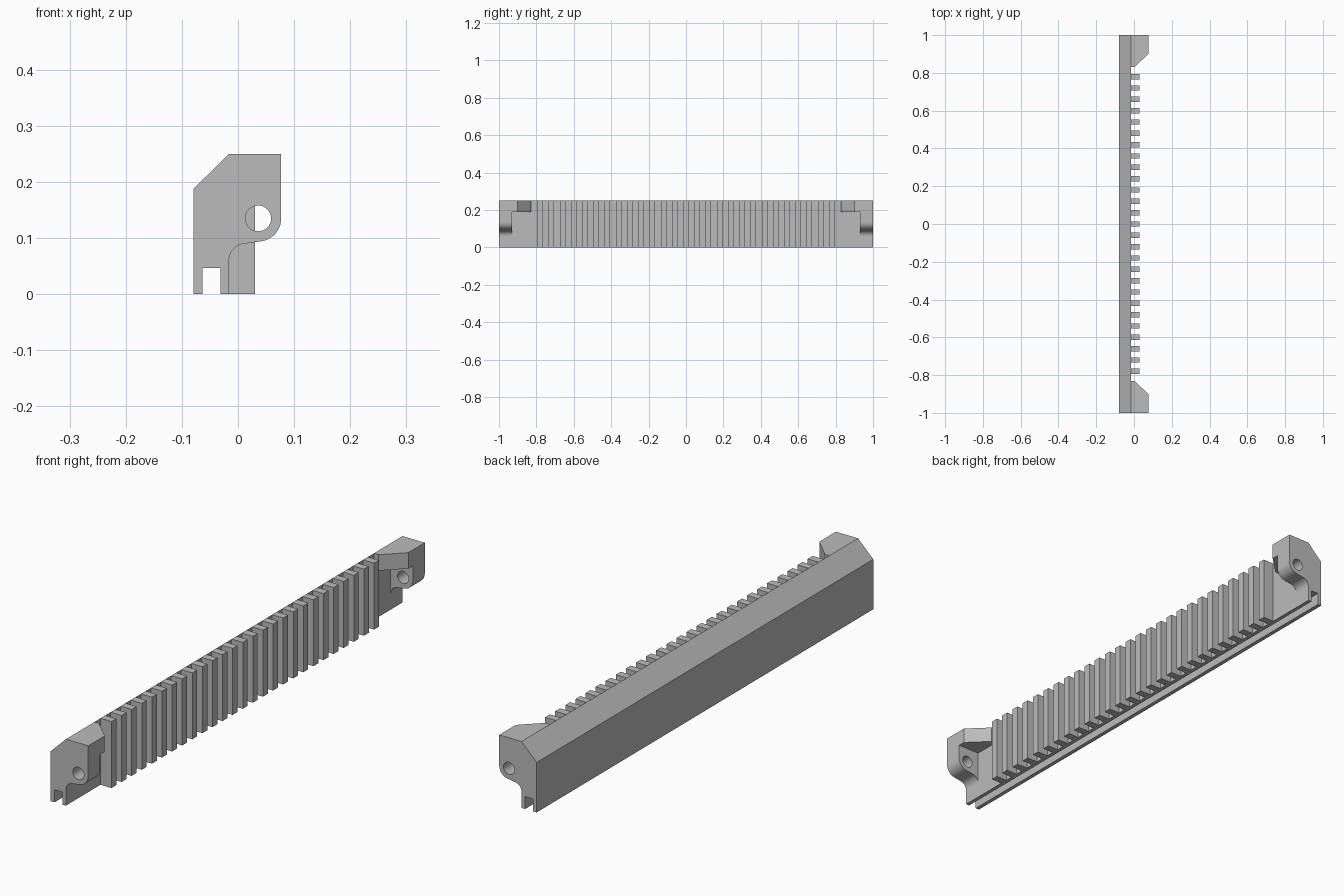
import bpy, bmesh
from math import cos, sin, radians
from mathutils import Vector

cube = bpy.data.objects.get("Cube")
if cube:
    bpy.data.objects.remove(cube, do_unlink=True)

grey = bpy.data.materials.new("plain_grey")
grey.use_nodes = True
colour = (0.5, 0.5, 0.5, 1)
grey.diffuse_color = colour
grey.node_tree.nodes["Principled BSDF"].inputs["Base Color"].default_value = colour


def prism(name, points, direction):
    """Extrude a closed outline of 3D points along a direction."""
    bm = bmesh.new()
    face = bm.faces.new([bm.verts.new(p) for p in points])
    ext = bmesh.ops.extrude_face_region(bm, geom=[face])
    moved = [v for v in ext["geom"] if isinstance(v, bmesh.types.BMVert)]
    bmesh.ops.translate(bm, verts=moved, vec=Vector(direction))
    bmesh.ops.recalc_face_normals(bm, faces=bm.faces[:])
    mesh = bpy.data.meshes.new(name)
    bm.to_mesh(mesh)
    bm.free()
    mesh.materials.append(grey)
    obj = bpy.data.objects.new(name, mesh)
    bpy.context.collection.objects.link(obj)
    return obj


def arc(cx, cz, r, start, end, steps=10):
    angles = [radians(start + (end - start) * i / steps) for i in range(steps + 1)]
    return [(cx + r * cos(a), cz + r * sin(a)) for a in angles]


def select_only(obj):
    bpy.ops.object.select_all(action="DESELECT")
    obj.select_set(True)
    bpy.context.view_layer.objects.active = obj


WALL, TOP, EAR_IN = -0.016, 0.25, 0.93
EDGE = 0.077
SHELF = 0.19

# Spine: long bar with a chamfered back and a groove underneath
spine = [(-0.079, 0), (-0.063, 0), (-0.063, 0.047), (-0.031, 0.047), (-0.031, 0),
         (WALL, 0), (WALL, TOP), (-0.079, 0.188)]
prism("spine", [(x, -1, z) for x, z in spine], (0, 2, 0))

# Row of upright fins
COUNT, PITCH, HALF = 27, 0.06, 0.0145
for i in range(COUNT):
    y = (i - (COUNT - 1) / 2) * PITCH
    plan = [(WALL, y - HALF), (0.03, y - HALF), (0.03, y + HALF), (WALL, y + HALF)]
    prism(f"fin_{i + 1}", [(px, py, 0) for px, py in plan], (0, 0, TOP))

# Mounting lugs at both ends: a drilled ear and a bevelled cap
HOLE = (0.036, 0.135)
ear = [(WALL, TOP), (EDGE, TOP)] + arc(*HOLE, 0.041, 0, -81.5) + arc(0.014, 0.06, 0.03, 98.5, 180)
cap = [(WALL, 0.83), (0.003, 0.83), (EDGE, 0.902), (EDGE, EAR_IN), (WALL, EAR_IN)]
for side, end in ((-1, "front"), (1, "back")):
    lug = prism(f"{end}_ear", [(x, side * EAR_IN, z) for x, z in ear], (0, side * (1 - EAR_IN), 0))
    drill = prism("drill", [(x, side * 0.8, z) for x, z in arc(*HOLE, 0.023, 0, 348.75, 31)],
                  (0, side * 0.4, 0))
    drill.hide_render = True
    cut = lug.modifiers.new("hole", "BOOLEAN")
    cut.operation = "DIFFERENCE"
    cut.solver = "EXACT"
    cut.object = drill
    select_only(lug)
    bpy.ops.object.modifier_apply(modifier=cut.name)
    bpy.data.objects.remove(drill, do_unlink=True)
    bpy.ops.object.shade_smooth_by_angle(angle=radians(30))
    prism(f"{end}_cap", [(x, side * y, SHELF) for x, y in cap], (0, 0, TOP - SHELF))
